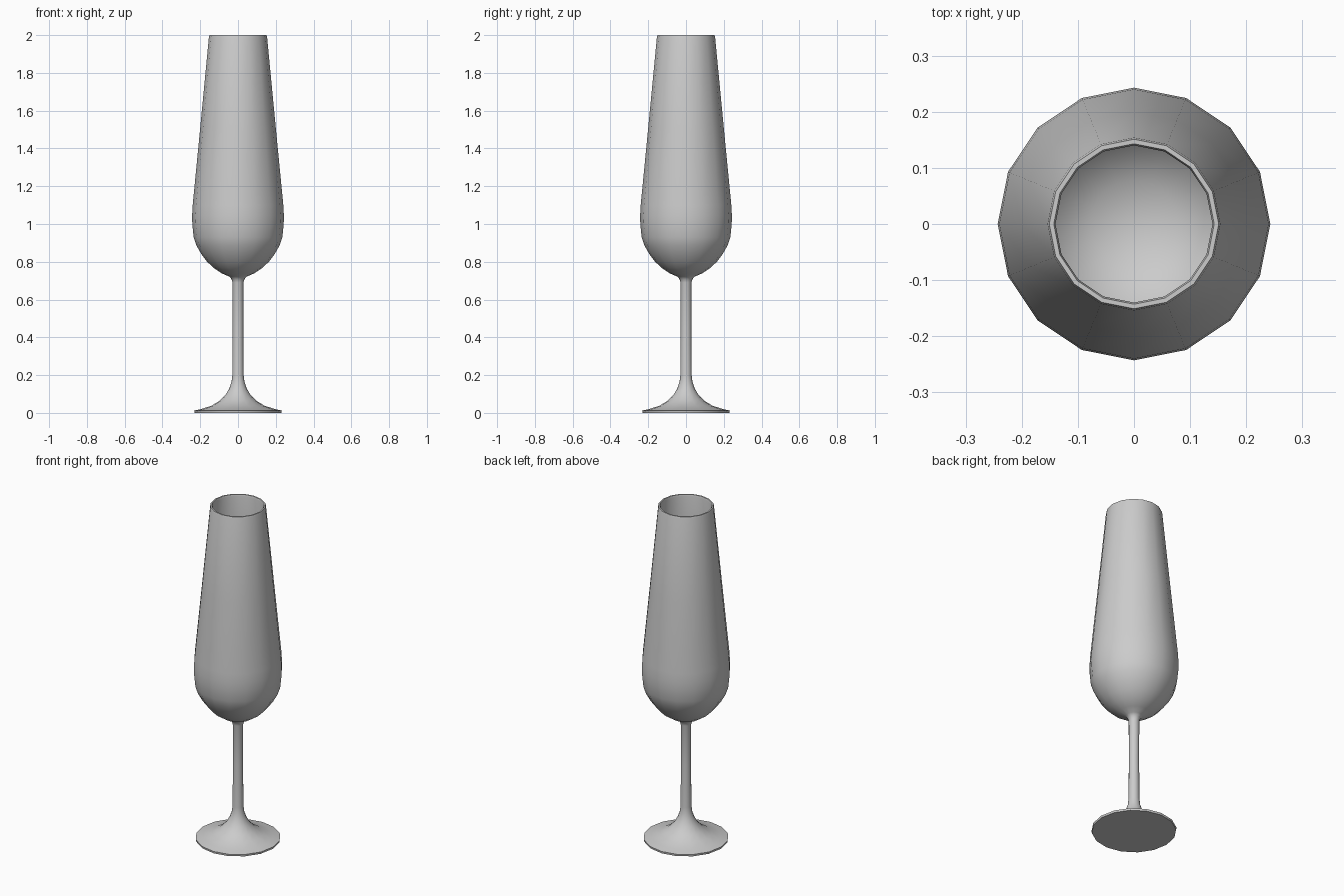
import bpy, bmesh, math

if "Cube" in bpy.data.objects:
    bpy.data.objects.remove(bpy.data.objects["Cube"])

SIDES = 16

# half profile (radius, height): foot, stem, outer bowl, rim, inner bowl
foot = [(0, 0), (0.23, 0), (0.232, 0.012), (0.19, 0.022), (0.14, 0.038), (0.098, 0.064),
        (0.065, 0.097), (0.045, 0.132), (0.034, 0.165), (0.03, 0.2)]
stem = [(0.028, 0.45), (0.029, 0.69), (0.034, 0.708), (0.046, 0.722)]
bowl = [(0.085, 0.738), (0.13, 0.768), (0.165, 0.802), (0.195, 0.842), (0.22, 0.886),
        (0.235, 0.93), (0.242, 1.0), (0.243, 1.045), (0.24, 1.1), (0.2, 1.51), (0.154, 1.99)]
rim = [(0.151, 2.0), (0.143, 2.0), (0.14, 1.99)]
inner = [(0.187, 1.51), (0.227, 1.1), (0.23, 1.045), (0.222, 0.935), (0.207, 0.892),
         (0.155, 0.812), (0.12, 0.78), (0.078, 0.752), (0, 0.74)]


def lathe(name, profile):
    """Revolve a half profile around z; both ends lie on the axis."""
    bm = bmesh.new()
    verts = [bm.verts.new((r, 0, z)) for r, z in profile]
    edges = [bm.edges.new(pair) for pair in zip(verts, verts[1:])]
    bmesh.ops.spin(bm, geom=verts + edges, cent=(0, 0, 0), axis=(0, 0, 1),
                   angle=math.tau, steps=SIDES, use_duplicate=False)
    bmesh.ops.remove_doubles(bm, verts=bm.verts, dist=1e-4)
    bmesh.ops.recalc_face_normals(bm, faces=bm.faces)
    mesh = bpy.data.meshes.new(name)
    bm.to_mesh(mesh)
    bm.free()
    obj = bpy.data.objects.new(name, mesh)
    bpy.context.collection.objects.link(obj)
    return obj


# the glass is one continuous turned surface
glass = lathe("flute_glass", foot + stem + bowl + rim + inner)
bpy.context.view_layer.objects.active = glass
glass.select_set(True)
bpy.ops.object.shade_smooth_by_angle(angle=math.radians(50))
